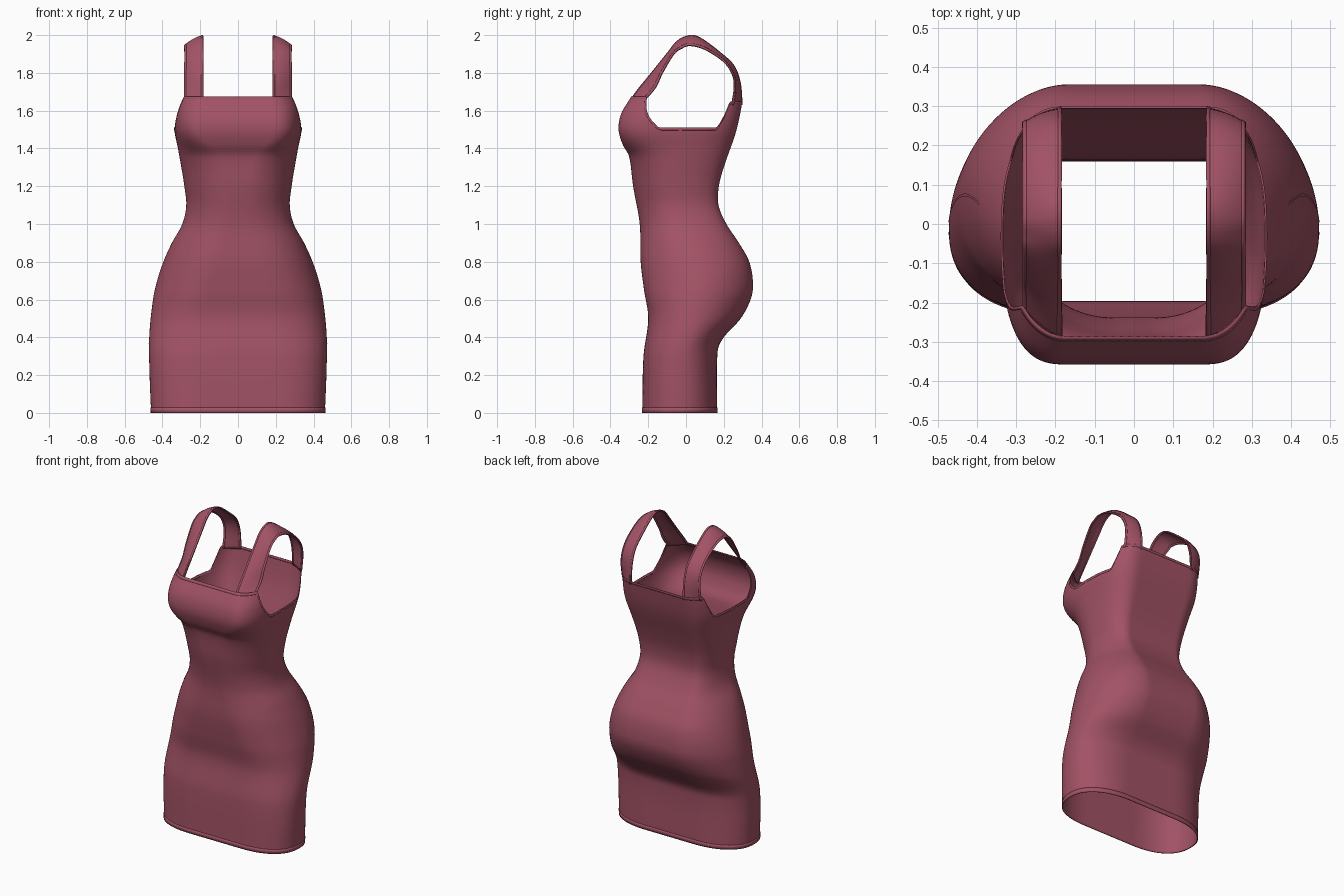
import bpy, bmesh, math
from mathutils import Vector

if "Cube" in bpy.data.objects:
    bpy.data.objects.remove(bpy.data.objects["Cube"])

fabric = bpy.data.materials.new("dusty rose fabric")
fabric.use_nodes = True
COLOR = (0.36, 0.085, 0.13, 1)
fabric.diffuse_color = COLOR
shader = fabric.node_tree.nodes["Principled BSDF"]
shader.inputs["Base Color"].default_value = COLOR
shader.inputs["Roughness"].default_value = 0.8


def smooth(keys, t):
    """Cubic interpolation through sorted (t, value) keys."""
    n = len(keys)
    if t <= keys[0][0]:
        return keys[0][1]
    if t >= keys[-1][0]:
        return keys[-1][1]
    i = next(k for k in range(n - 1) if t <= keys[k + 1][0])

    def slope(k):
        a, b = keys[max(k - 1, 0)], keys[min(k + 1, n - 1)]
        return (b[1] - a[1]) / (b[0] - a[0])
    (t0, v0), (t1, v1) = keys[i], keys[i + 1]
    h = t1 - t0
    s = (t - t0) / h
    return ((1 + 2 * s) * (1 - s) ** 2 * v0 + s * (1 - s) ** 2 * h * slope(i)
            + s * s * (3 - 2 * s) * v1 + s * s * (s - 1) * h * slope(i + 1))


# Body outline: half width, front, back and side seam along the height
WIDTH = [(0, .46), (.2, .468), (.4, .47), (.6, .45), (.7, .428), (.8, .395), (.9, .35),
         (1, .295), (1.1, .274), (1.2, .284), (1.3, .3), (1.4, .318), (1.5, .337),
         (1.6, .334), (1.7, .318)]
FRONT = [(0, -.232), (.3, -.225), (.5, -.2), (.65, -.222), (.8, -.24), (1, -.245),
         (1.2, -.28), (1.36, -.302), (1.42, -.335), (1.5, -.357), (1.58, -.345),
         (1.65, -.305), (1.7, -.27)]
BACK = [(0, .165), (.33, .168), (.4, .2), (.5, .29), (.6, .342), (.68, .355), (.8, .335),
        (.9, .28), (1, .214), (1.1, .172), (1.2, .174), (1.3, .2), (1.5, .268), (1.7, .308)]
SEAM = [(0, -.03), (.3, -.02), (.5, .04), (.7, .075), (.85, .04), (1, -.015),
        (1.2, -.04), (1.5, -.03), (1.7, -.03)]
# Squareness of the corners and width of the flat front panel
SQUARE_FRONT = [(0, 2.4), (.3, 2.3), (.6, 2.1), (1.2, 2), (1.4, 2.2), (1.5, 2.6),
                (1.6, 2.5), (1.7, 2)]
SQUARE_BACK = [(0, 2.2), (.35, 2.1), (.6, 1.85), (.8, 1.9), (1.2, 2.2), (1.6, 2.7)]
FLAT_BACK = .17
FLAT_FRONT = [(0, .17), (.55, .16), (.8, .1), (1, .04), (1.2, .04), (1.36, .09),
              (1.46, .17), (1.7, .17)]
ARM, NECK_FRONT, NECK_BACK = 1.51, 1.675, 1.648


def skin(angle, flat, side, z, grow=0):
    """Point on the body; angle 0 is the side seam, 90 degrees the middle panel."""
    front = angle < 0
    n = smooth(SQUARE_FRONT if front else SQUARE_BACK, z)
    panel = smooth(FLAT_FRONT, z) if front else FLAT_BACK
    mid = smooth(SEAM, z)
    edge = smooth(FRONT if front else BACK, z)
    a = abs(angle)
    c, s = max(math.cos(a), 0) ** (2 / n), math.sin(a) ** (2 / n)
    x = flat * panel + (smooth(WIDTH, z) - panel) * c
    y = mid + (edge - mid) * s
    return Vector((side * (x + grow * c), y + grow * s * (-1 if front else 1), z))


def top_height(angle):
    """Neckline at front and back, dipping to the armhole at the sides."""
    a = math.degrees(abs(angle))
    if angle < 0:
        lo, hi, neck, power = 14, 42, NECK_FRONT, 1.15
    else:
        lo, hi, neck, power = 34, 48, NECK_BACK, 1.3
    s = min(max((a - lo) / (hi - lo), 0), 1)
    return ARM + (neck - ARM) * s ** power


# Columns around the body: quarter turns plus flat panels
columns = []
TURN, PANEL = 36, 8
for side in (1, -1):
    half = [(-math.pi / 2, k / PANEL) for k in range(PANEL)]
    half += [(math.pi / 2 * k / TURN, 1) for k in range(-TURN, TURN + 1)]
    half += [(math.pi / 2, 1 - k / PANEL) for k in range(1, PANEL + 1)]
    half = half[:-1] if side > 0 else half[:0:-1]
    columns += [(a, f, side) for a, f in half]


def finish(name, bm, thickness, offset):
    bmesh.ops.recalc_face_normals(bm, faces=bm.faces)
    mesh = bpy.data.meshes.new(name)
    bm.to_mesh(mesh)
    bm.free()
    obj = bpy.data.objects.new(name, mesh)
    bpy.context.collection.objects.link(obj)
    mesh.materials.append(fabric)
    bpy.ops.object.select_all(action="DESELECT")
    obj.select_set(True)
    bpy.context.view_layer.objects.active = obj
    bpy.ops.object.shade_smooth_by_angle(angle=math.radians(50))
    if thickness:
        solid = obj.modifiers.new("cloth", "SOLIDIFY")
        solid.thickness = thickness
        solid.offset = offset


def grid(name, rows, closed, thickness, offset):
    bm = bmesh.new()
    verts = [[bm.verts.new(p) for p in row] for row in rows]
    for lower, upper in zip(verts, verts[1:]):
        count = len(lower)
        for i in range(count if closed else count - 1):
            j = (i + 1) % count
            bm.faces.new((lower[i], lower[j], upper[j], upper[i]))
    finish(name, bm, thickness, offset)


def band(name, low, high, steps, grow, thickness):
    rows = []
    for r in range(steps + 1):
        t = r / steps
        rows.append([skin(a, f, s, low(a) + (high(a) - low(a)) * t, grow)
                     for a, f, s in columns])
    grid(name, rows, True, thickness, -1)


# Dress body with bottom hem and neckline binding
band("dress_body", lambda a: 0, top_height, 110, 0, .004)
band("bottom_hem", lambda a: 0, lambda a: .028, 2, .002, .005)
band("neckline_binding", lambda a: top_height(a) - .014, top_height, 2, .001, .005)

# Shoulder straps: inner and outer edge paths as (y, z)
INNER = [(-.29, 1.66), (-.25, 1.715), (-.18, 1.8), (-.1, 1.9), (-.045, 1.967), (.02, 1.996),
         (.08, 1.98), (.18, 1.905), (.25, 1.84), (.285, 1.75), (.296, 1.63)]
OUTER = [(-.215, 1.66), (-.16, 1.725), (-.125, 1.8), (-.065, 1.9), (-.025, 1.93), (.02, 1.945),
         (.1, 1.925), (.2, 1.86), (.247, 1.79), (.256, 1.72), (.242, 1.63)]


def path(points, t):
    return [smooth([(i, p[k]) for i, p in enumerate(points)], t) for k in (0, 1)]


def strap_rows(side, across):
    rows = []
    steps = 60
    for r in range(steps + 1):
        t = (len(INNER) - 1) * r / steps
        (y0, z0), (y1, z1) = path(INNER, t), path(OUTER, t)
        out = Vector((0, (y0 + y1) / 2 - .01, (z0 + z1) / 2 - 1.72)).normalized()
        row = []
        for w in across:
            p = Vector((side * (.184 + .098 * w), y0 + (y1 - y0) * w, z0 + (z1 - z0) * w))
            row.append(p + out * .035 * w * (1 - w))
        rows.append(row)
    return rows


for side, label in ((1, "left"), (-1, "right")):
    grid(label + "_strap", strap_rows(side, [k / 8 for k in range(9)]), False, .006, 0)
    # Narrow bindings along both strap edges
    for edge, across in (("inner", (0, .05, .1)), ("outer", (.9, .95, 1))):
        grid(label + "_strap_" + edge + "_binding", strap_rows(side, across), False, .009, 0)
    # Side seam
    rows = [[skin(a, 1, side, .14 + (ARM - .14) * r / 60, .0015) for a in (-.012, 0, .012)]
            for r in range(61)]
    grid(label + "_side_seam", rows, False, 0, 0)
